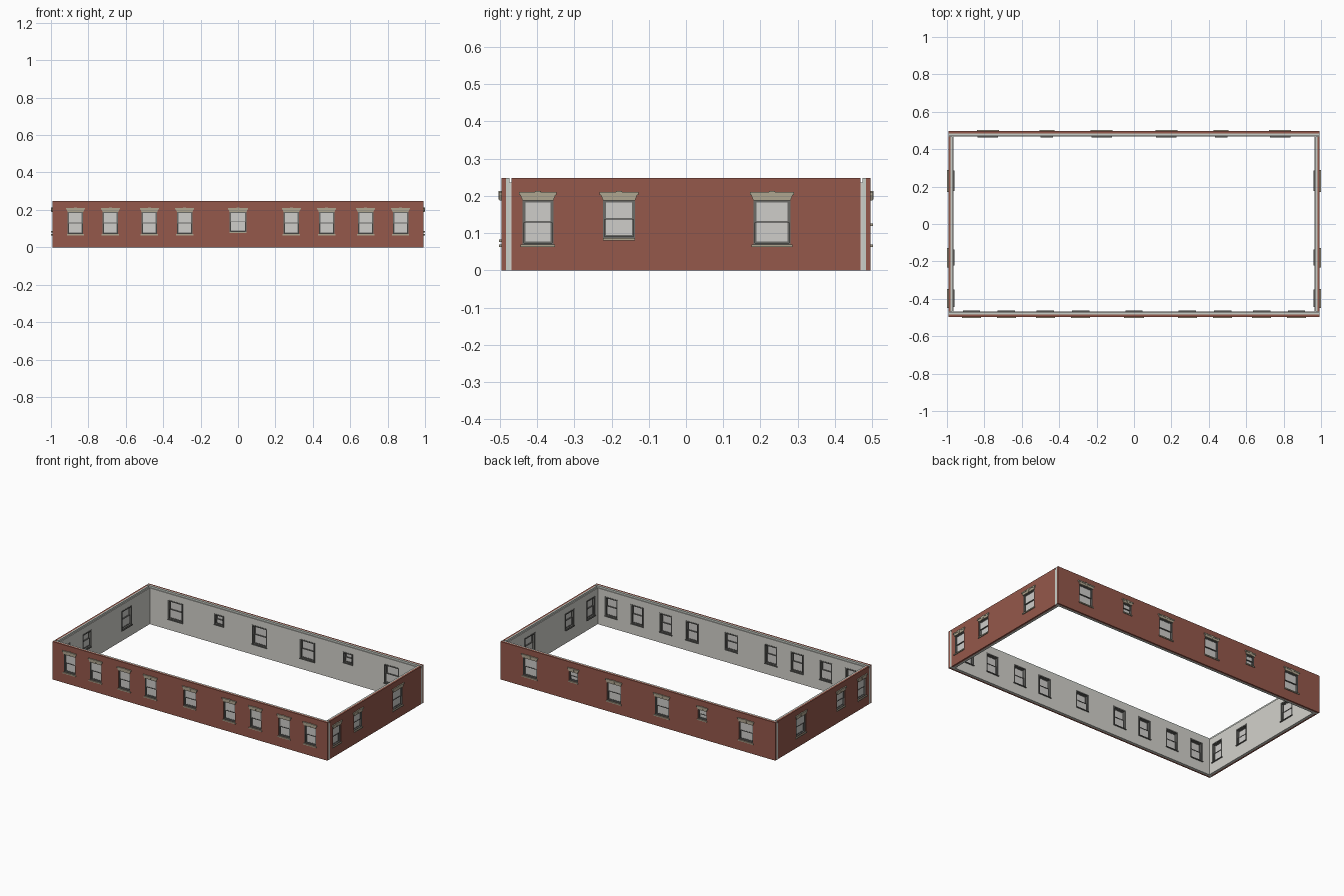
import bpy, bmesh, math
from mathutils import Matrix, Vector

cube = bpy.data.objects.get("Cube")
if cube:
    bpy.data.objects.remove(cube, do_unlink=True)


def material(name, r, g, b):
    m = bpy.data.materials.new(name)
    m.use_nodes = True
    m.diffuse_color = (r, g, b, 1)
    m.node_tree.nodes["Principled BSDF"].inputs["Base Color"].default_value = (r, g, b, 1)
    return m


BRICK = material("brick_red", 0.30, 0.098, 0.07)
PLASTER = material("plaster_white", 0.65, 0.64, 0.60)
CORE = material("core_grey", 0.58, 0.62, 0.57)
STONE = material("stone_tan", 0.43, 0.38, 0.28)
FRAME = material("frame_grey", 0.15, 0.15, 0.14)
PANE = material("pane_grey", 0.62, 0.61, 0.59)

HEIGHT, LINTEL = 0.248, 0.19
# Layer depths measured inwards from the outer face
BRICK_IN, CORE_IN, WALL_IN = 0.012, 0.022, 0.027


def box(bm, u0, u1, d0, d1, z0, z1):
    """Box along the wall (u), through its depth (d, inwards) and in height."""
    size = Matrix.Diagonal((u1 - u0, d1 - d0, z1 - z0, 1))
    mid = Matrix.Translation(((u0 + u1) / 2, (d0 + d1) / 2, (z0 + z1) / 2))
    bmesh.ops.create_cube(bm, size=1, matrix=mid @ size)


def ring(bm, u, w, d0, d1, z0, z1, t):
    """Rectangular frame of bar width t, inside the given outline."""
    for s in (-1, 1):
        edge = u + s * (w / 2 - t / 2)
        box(bm, edge - t / 2, edge + t / 2, d0, d1, z0, z1)
    for z in (z0, z1 - t):
        box(bm, u - w / 2 + t, u + w / 2 - t, d0, d1, z, z + t)


def prism(bm, points, d0, d1):
    """Extrude a (u, z) outline through the depth."""
    face = bm.faces.new([bm.verts.new((u, d0, z)) for u, z in points])
    new = bmesh.ops.extrude_face_region(bm, geom=[face])["geom"]
    bmesh.ops.translate(bm, vec=Vector((0, d1 - d0, 0)),
                        verts=[v for v in new if isinstance(v, bmesh.types.BMVert)])


def make(name, bm, mat, place):
    bmesh.ops.recalc_face_normals(bm, faces=bm.faces)
    mesh = bpy.data.meshes.new(name)
    bm.to_mesh(mesh)
    bm.free()
    mesh.materials.append(mat)
    ob = bpy.data.objects.new(name, mesh)
    ob.matrix_world = place
    bpy.context.collection.objects.link(ob)
    return ob


def cut(ob, cutter):
    mod = ob.modifiers.new("openings", "BOOLEAN")
    mod.operation, mod.solver, mod.object = "DIFFERENCE", "EXACT", cutter
    bpy.context.view_layer.objects.active = ob
    bpy.ops.object.modifier_apply(modifier=mod.name)


def head(bm, u, w):
    """Flared lintel with a cornice and a keystone."""
    a, b = w / 2, w / 2 + 0.009
    prism(bm, [(u - a, LINTEL - 0.002), (u + a, LINTEL - 0.002),
               (u + b - 0.003, 0.203), (u - b + 0.003, 0.203)], -0.005, 0.002)
    box(bm, u - b, u + b, -0.007, 0.002, 0.203, 0.211)
    k = 0.005
    prism(bm, [(u - k, LINTEL), (u + k, LINTEL),
               (u + 1.6 * k, 0.213), (u - 1.6 * k, 0.213)], -0.0072, 0.002)


def window(parts, u, w, z0, sill_extra):
    frames, panes, stone, sills = parts
    zm = (z0 + LINTEL) / 2
    # Jamb lining and interior casing
    ring(frames, u, w, 0.002, WALL_IN + 0.001, z0, LINTEL, 0.004)
    ring(frames, u, w + 0.008, WALL_IN - 0.001, WALL_IN + 0.002, z0 - 0.004, LINTEL + 0.004, 0.006)
    # Upper sash outside, lower sash behind it
    ring(frames, u, w - 0.008, 0.006, 0.012, zm - 0.002, LINTEL - 0.004, 0.004)
    ring(frames, u, w - 0.008, 0.012, 0.018, z0 + 0.004, zm + 0.002, 0.004)
    inner = w / 2 - 0.006
    box(panes, u - inner, u + inner, 0.008, 0.010, zm, LINTEL - 0.006)
    box(panes, u - inner, u + inner, 0.014, 0.016, z0 + 0.006, zm)
    # Stone head, outer sill and inner stool
    head(stone, u, w)
    s = w / 2 + sill_extra
    box(stone, u - s, u + s, -0.006, 0.008, z0 - 0.007, z0)
    box(sills, u - s, u + s, WALL_IN - 0.002, WALL_IN + 0.006, z0 - 0.005, z0)


def wall(side, turn, dist, half, brick_half, windows):
    place = Matrix.Rotation(turn, 4, "Z") @ Matrix.Translation((0, -dist, 0))
    holes = bmesh.new()
    for u, w, z0, _ in windows:
        box(holes, u - w / 2, u + w / 2, -0.05, 0.08, z0, LINTEL)
    cutter = make(side + "_cutter", holes, FRAME, place)
    cutter.hide_render = True
    # Layers: brick skin, core, plaster lining
    layers = (("brick", BRICK, brick_half, 0, BRICK_IN, HEIGHT),
              ("core", CORE, half, BRICK_IN, CORE_IN, HEIGHT),
              ("plaster", PLASTER, half, CORE_IN, WALL_IN, HEIGHT - 0.012))
    for name, mat, h, d0, d1, top in layers:
        bm = bmesh.new()
        box(bm, -h, h, d0, d1, 0, top)
        cut(make(f"{side}_{name}", bm, mat, place), cutter)
    bpy.data.objects.remove(cutter, do_unlink=True)
    # Window parts
    parts = [bmesh.new() for _ in range(4)]
    for win in windows:
        window(parts, *win)
    names = ("window_frames", "window_panes", "stone_trim", "inner_sills")
    for name, bm, mat in zip(names, parts, (FRAME, PANE, STONE, FRAME)):
        make(f"{side}_{name}", bm, mat, place)


NARROW = (0.083, 0.07, 0.005)
WIDE = (0.1, 0.07, 0.005)
SHORT = (0.086, 0.087, 0.0)
SMALL = (0.062, 0.126, 0.003)

front = [(s * u, *NARROW) for u in (0.285, 0.474, 0.682, 0.869) for s in (-1, 1)]
front.append((0.0, 0.09, 0.083, 0.0))
back = [(s * u, *kind) for u, kind in ((0.173, WIDE), (0.466, SMALL), (0.781, WIDE))
        for s in (-1, 1)]
ends = [(-0.398, *NARROW), (-0.18, *SHORT), (0.231, *WIDE)]

OUT_X, OUT_Y = 0.993, 0.496
END_HALF = OUT_Y - WALL_IN
wall("front", 0, OUT_Y, OUT_X, OUT_X, front)
wall("back", math.pi, OUT_Y, OUT_X, OUT_X, back)
wall("left", math.pi / 2, OUT_X, END_HALF, END_HALF, ends)
wall("right", -math.pi / 2, OUT_X, END_HALF, END_HALF, [(-u, *k) for u, *k in ends])
